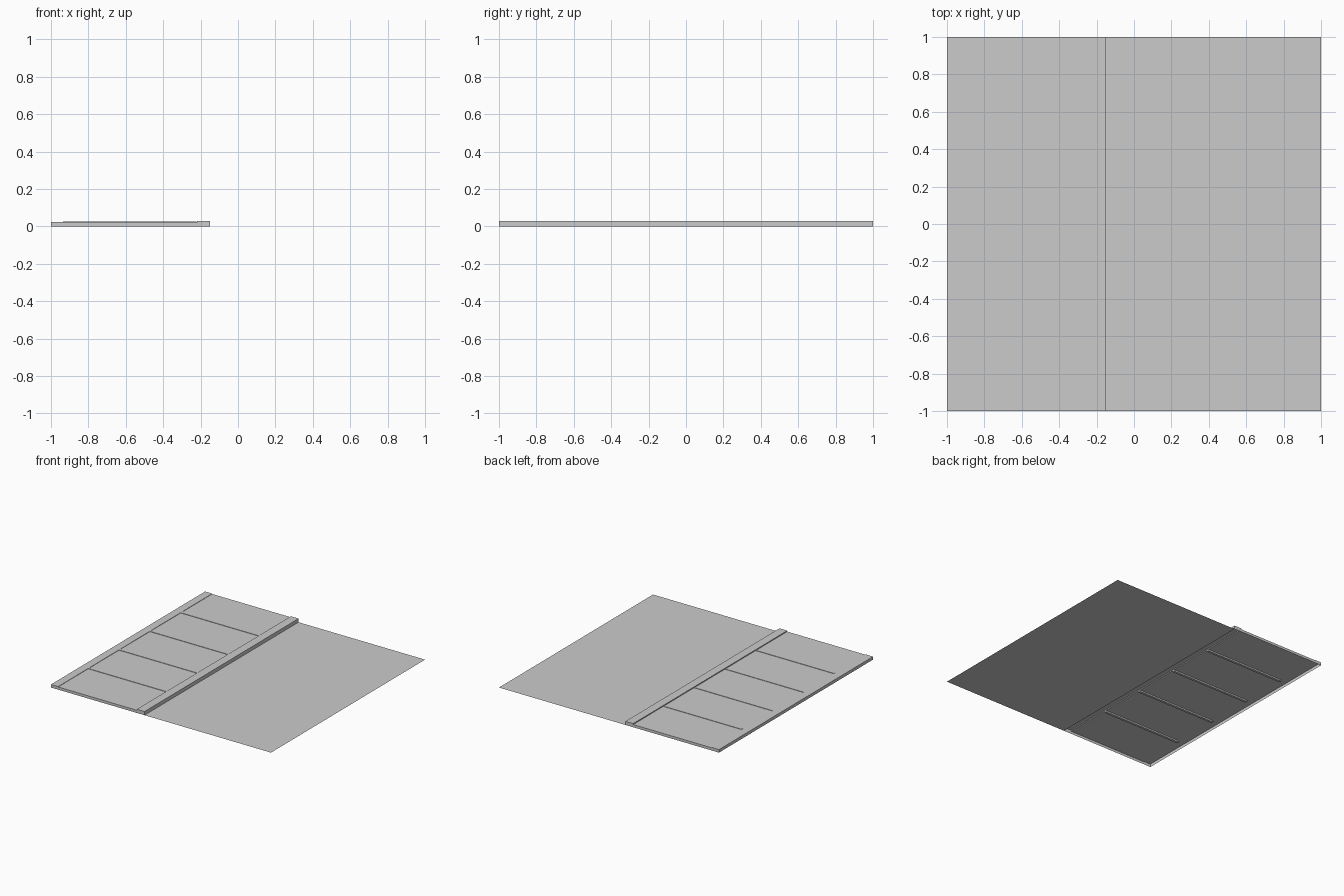
import bpy, bmesh

if "Cube" in bpy.data.objects:
    bpy.data.objects.remove(bpy.data.objects["Cube"])


def finish(name, bm):
    mesh = bpy.data.meshes.new(name)
    bm.to_mesh(mesh)
    bm.free()
    obj = bpy.data.objects.new(name, mesh)
    bpy.context.collection.objects.link(obj)
    return obj


def extruded_shell(name, profile, caps=False):
    """Sweep an open x/z profile along y, leaving the underside open."""
    bm = bmesh.new()
    front = [bm.verts.new((x, -1, z)) for x, z in profile]
    back = [bm.verts.new((x, 1, z)) for x, z in profile]
    for i in range(len(profile) - 1):
        bm.faces.new((front[i], front[i + 1], back[i + 1], back[i]))
    if caps:
        bm.faces.new(front[::-1])
        bm.faces.new(back)
    return finish(name, bm)


def box(name, x0, x1, y0, y1, z0, z1):
    bm = bmesh.new()
    bmesh.ops.create_cube(bm, size=1)
    for v in bm.verts:
        v.co.x = x0 if v.co.x < 0 else x1
        v.co.y = y0 if v.co.y < 0 else y1
        v.co.z = z0 if v.co.z < 0 else z1
    return finish(name, bm)


# Flat road sheet
extruded_shell("road", [(-0.15, 0), (1, 0)])

# Raised pavement: back strip, slightly sunk slabs, kerb
extruded_shell("pavement", [
    (-1, 0), (-1, 0.025), (-0.935, 0.025), (-0.935, 0.022),
    (-0.22, 0.022), (-0.22, 0.03), (-0.15, 0.03), (-0.15, 0)], caps=True)

# Narrow divider strips between the slabs
for y in (-0.6, -0.2, 0.2, 0.6):
    box("divider", -0.935, -0.222, y - 0.01, y + 0.01, 0.01, 0.0255)
